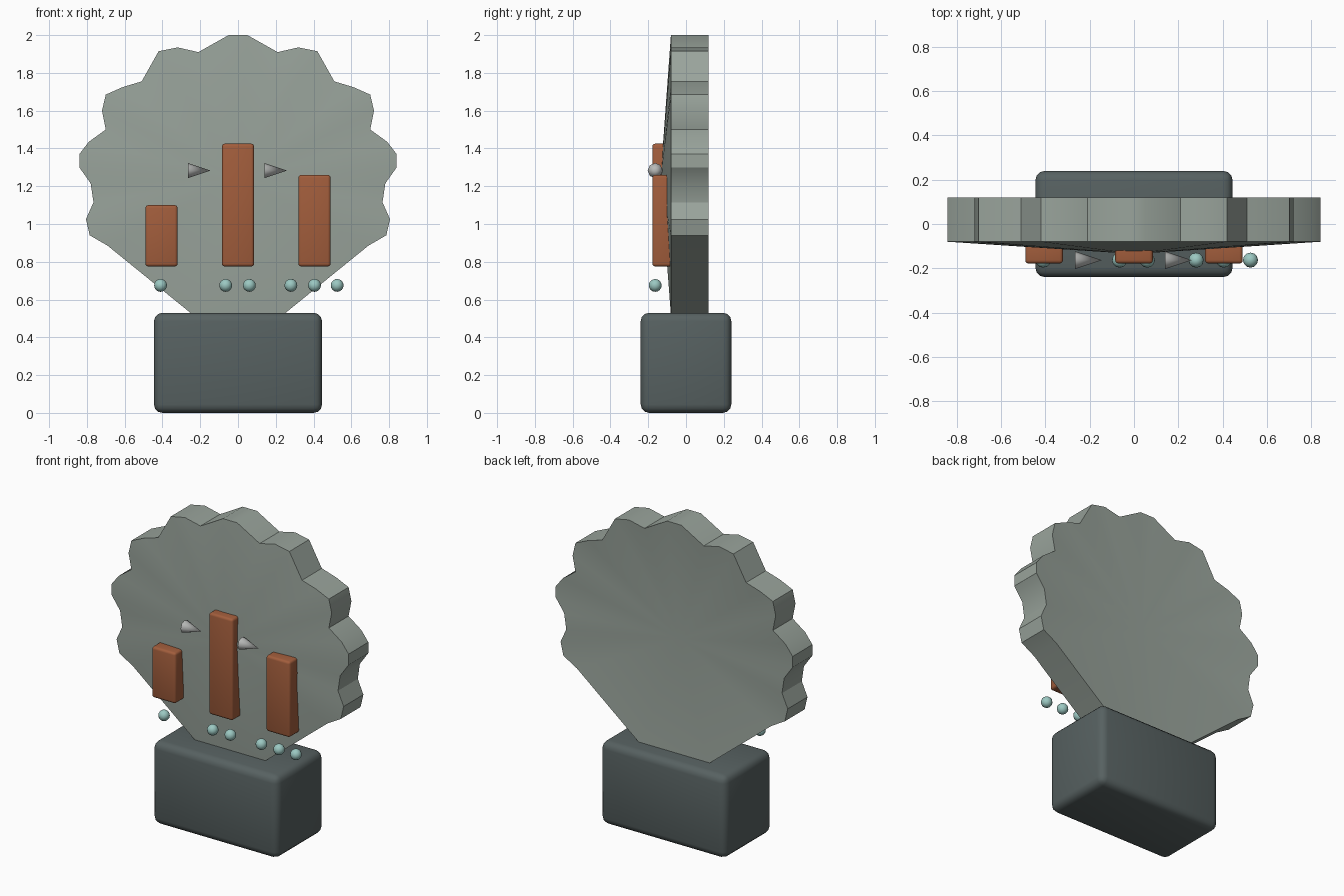
import bpy
import bmesh
from math import radians
from mathutils import Matrix

default = bpy.data.objects.get("Cube")
if default:
    bpy.data.objects.remove(default, do_unlink=True)


def material(name, rgb):
    mat = bpy.data.materials.new(name)
    mat.use_nodes = True
    mat.diffuse_color = (*rgb, 1)
    mat.node_tree.nodes["Principled BSDF"].inputs["Base Color"].default_value = (*rgb, 1)
    return mat


shell_grey = material("sage grey", (0.32, 0.37, 0.33))
slate = material("dark slate", (0.095, 0.12, 0.12))
rust = material("rust orange", (0.36, 0.11, 0.045))
aqua = material("pale aqua", (0.33, 0.58, 0.54))
silver = material("silver grey", (0.48, 0.49, 0.48))


def finish(bm, name, mat, angle=30):
    bmesh.ops.recalc_face_normals(bm, faces=bm.faces)
    mesh = bpy.data.meshes.new(name)
    bm.to_mesh(mesh)
    bm.free()
    mesh.materials.append(mat)
    obj = bpy.data.objects.new(name, mesh)
    bpy.context.collection.objects.link(obj)
    bpy.ops.object.select_all(action='DESELECT')
    obj.select_set(True)
    bpy.context.view_layer.objects.active = obj
    bpy.ops.object.shade_smooth_by_angle(angle=radians(angle))
    return obj


def rounded_box(name, low, high, radius, mat):
    bm = bmesh.new()
    bmesh.ops.create_cube(bm, size=1)
    for v in bm.verts:
        v.co = [lo + (c + 0.5) * (hi - lo) for c, lo, hi in zip(v.co, low, high)]
    bmesh.ops.bevel(bm, geom=bm.edges[:], offset=radius, segments=3,
                    profile=0.5, affect='EDGES')
    return finish(bm, name, mat)


# Scalloped fan shell: mirrored outline, raised front centre, hollowed back
half = [(.05, 2), (.21, 1.91), (.32, 1.935), (.42, 1.915), (.51, 1.755),
        (.61, 1.725), (.70, 1.685), (.72, 1.60), (.70, 1.50), (.79, 1.435),
        (.84, 1.37), (.84, 1.30), (.78, 1.215), (.765, 1.115), (.805, 1.025),
        (.785, .94), (.69, .885), (.24, .52)]
outline = half + [(-x, z) for x, z in reversed(half)]
bm = bmesh.new()
front = [bm.verts.new((x, -.08, z)) for x, z in outline]
back = [bm.verts.new((x, .12, z)) for x, z in outline]
front_centre = bm.verts.new((0, -.135, 1.24))
back_centre = bm.verts.new((0, .065, 1.24))
for i in range(len(outline)):
    j = (i + 1) % len(outline)
    bm.faces.new((front[i], front[j], front_centre))
    bm.faces.new((back[j], back[i], back_centre))
    bm.faces.new((front[j], front[i], back[i], back[j]))
finish(bm, "fan_shell", shell_grey)

# Pedestal
rounded_box("base", (-.445, -.24, 0), (.445, .24, .53), .045, slate)

# Upright bars of differing height
for name, x, top in (("right", -.405, 1.10), ("middle", 0, 1.425), ("left", .405, 1.26)):
    rounded_box(name + "_bar", (x - .085, -.178, .775), (x + .085, -.06, top), .015, rust)

# Row of beads below the bars
for i, x in enumerate((-.41, -.065, .06, .28, .405, .525)):
    bm = bmesh.new()
    bmesh.ops.create_uvsphere(bm, u_segments=12, v_segments=8, radius=.034,
                              matrix=Matrix.Translation((x, -.163, .675)))
    finish(bm, f"bead_{i + 1}", aqua, 50)

# Arrow cones between the bars, pointing to +x
for name, x in (("right", -.205), ("left", .2)):
    bm = bmesh.new()
    place = Matrix.Translation((x, -.163, 1.283)) @ Matrix.Rotation(radians(90), 4, 'Y')
    bmesh.ops.create_cone(bm, cap_ends=True, segments=8, radius1=.04, radius2=0,
                          depth=.12, matrix=place)
    finish(bm, name + "_arrow_cone", silver, 50)
